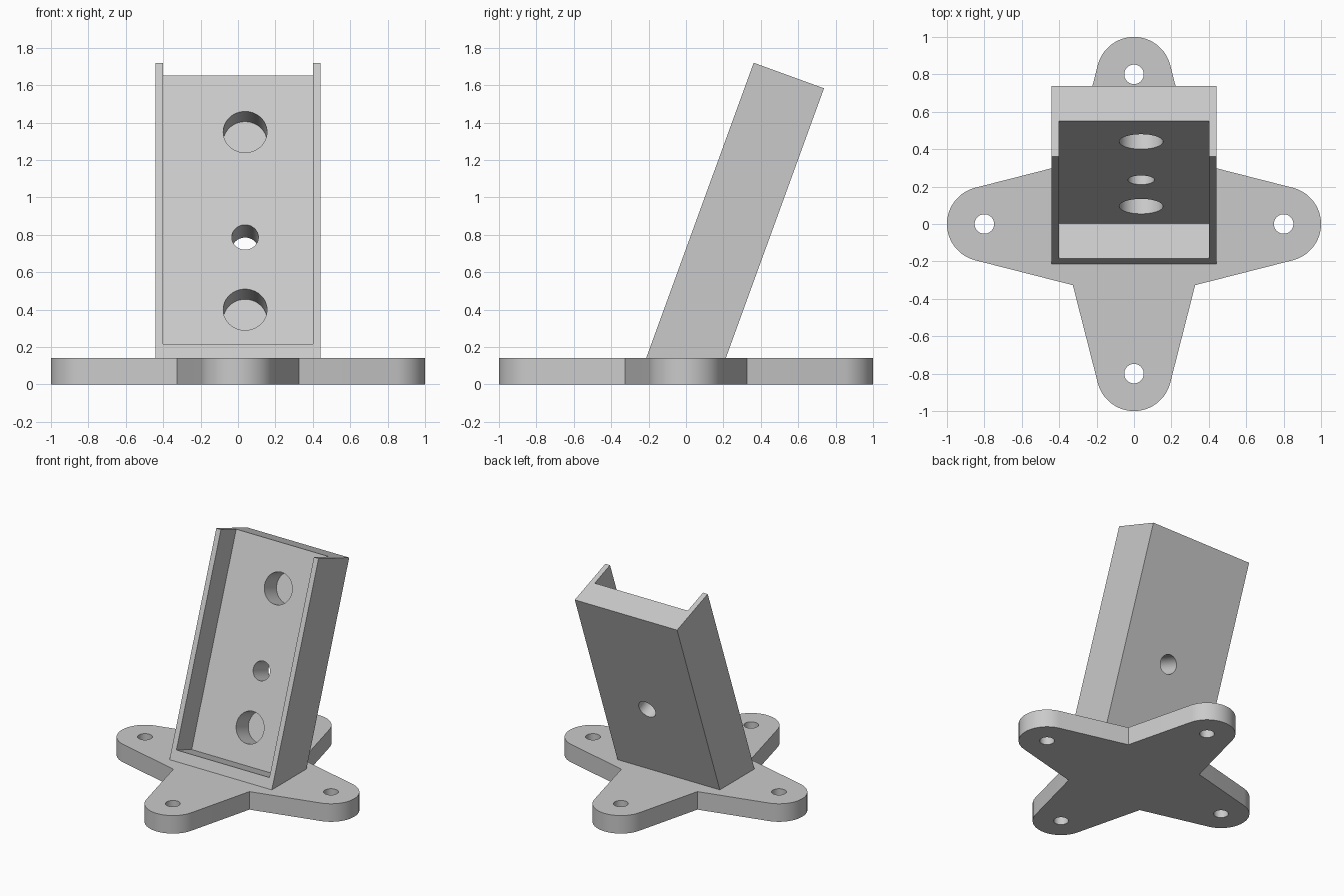
import bpy, bmesh, math
from mathutils import Vector, Matrix

if "Cube" in bpy.data.objects:
    bpy.data.objects.remove(bpy.data.objects["Cube"])

TILT = math.radians(20)
UP = Vector((0, math.sin(TILT), math.cos(TILT)))      # along the leaning tray
IN = Vector((0, math.cos(TILT), -math.sin(TILT)))     # from tray front to tray back
BASE_H = 0.14
FOOT = Vector((0, -0.213, BASE_H))                    # lower front edge of the tray
LENGTH, DEPTH, FLOOR = 1.681, 0.40, 0.20

grey = bpy.data.materials.new("light grey")
grey.diffuse_color = (0.59, 0.59, 0.59, 1)
grey.use_nodes = True
grey.node_tree.nodes["Principled BSDF"].inputs["Base Color"].default_value = grey.diffuse_color


def prism(name, points, offset):
    """Extrude a flat outline by an offset vector."""
    bm = bmesh.new()
    face = bm.faces.new([bm.verts.new(p) for p in points])
    new = bmesh.ops.extrude_face_region(bm, geom=[face])["geom"]
    bmesh.ops.translate(bm, vec=offset, verts=[g for g in new if isinstance(g, bmesh.types.BMVert)])
    bmesh.ops.recalc_face_normals(bm, faces=bm.faces)
    mesh = bpy.data.meshes.new(name)
    bm.to_mesh(mesh)
    bm.free()
    mesh.materials.append(grey)
    obj = bpy.data.objects.new(name, mesh)
    bpy.context.collection.objects.link(obj)
    return obj


def rod(name, start, axis, radius, length):
    """Round cutter running from start along axis."""
    side = Vector((1, 0, 0))
    other = axis.cross(side)
    ring = [start + radius * (math.cos(a) * side + math.sin(a) * other)
            for a in (2 * math.pi * i / 48 for i in range(48))]
    return prism(name, ring, axis * length)


def cut(obj, cutter):
    mod = obj.modifiers.new("cut", "BOOLEAN")
    mod.operation, mod.solver, mod.object = "DIFFERENCE", "EXACT", cutter
    bpy.context.view_layer.objects.active = obj
    bpy.ops.object.modifier_apply(modifier=mod.name)
    bpy.data.objects.remove(cutter)


def smooth(obj):
    bpy.ops.object.select_all(action="DESELECT")
    obj.select_set(True)
    bpy.context.view_layer.objects.active = obj
    bpy.ops.object.shade_smooth_by_angle(angle=math.radians(30))


# Four-lobed base: rounded arm end, straight taper, inner corner, repeated by rotation
half = math.radians(90 - 14.3)
arm = [Vector((0.8 + 0.2 * math.cos(a), 0.2 * math.sin(a), 0))
       for a in (-half + 2 * half * i / 32 for i in range(33))]
arm.append(Vector((0.327, 0.327, 0)))
outline = [Matrix.Rotation(k * math.pi / 2, 3, "Z") @ p for k in range(4) for p in arm]
base = prism("base_plate", outline, Vector((0, 0, BASE_H)))
for x, y in ((0.8, 0), (-0.8, 0), (0, 0.8), (0, -0.8)):
    cut(base, rod("screw_hole", Vector((x, y, -0.1)), Vector((0, 0, 1)), 0.052, 0.4))
smooth(base)

# Leaning tray: parallelogram foot, square top end, sunk a little into the base
sink = 0.02 / math.cos(TILT)
width = DEPTH / math.cos(TILT)
front_top = FOOT + UP * LENGTH
profile = [FOOT - UP * sink, FOOT + Vector((0, width, 0)) - UP * sink,
           front_top + IN * DEPTH, front_top]
left = Vector((-0.44, 0, 0))
tray = prism("leaning_tray", [p + left for p in profile], Vector((0.88, 0, 0)))

# Open-topped pocket between the two side walls
low, high = FOOT + UP * 0.08, FOOT + UP * (LENGTH + 0.2)
pocket = [low - IN * 0.2, low + IN * FLOOR, high + IN * FLOOR, high - IN * 0.2]
cut(tray, prism("pocket", [p + Vector((-0.4, 0, 0)) for p in pocket], Vector((0.8, 0, 0))))

# Two blind recesses and one through hole in the pocket floor
for along, radius, depth in ((0.349, 0.117, 0.16), (0.761, 0.071, 0.4), (1.36, 0.117, 0.16)):
    centre = FOOT + UP * along + IN * FLOOR + Vector((0.038, 0, 0))
    cut(tray, rod("recess", centre - IN * 0.1, IN, radius, depth + 0.1))
smooth(tray)
